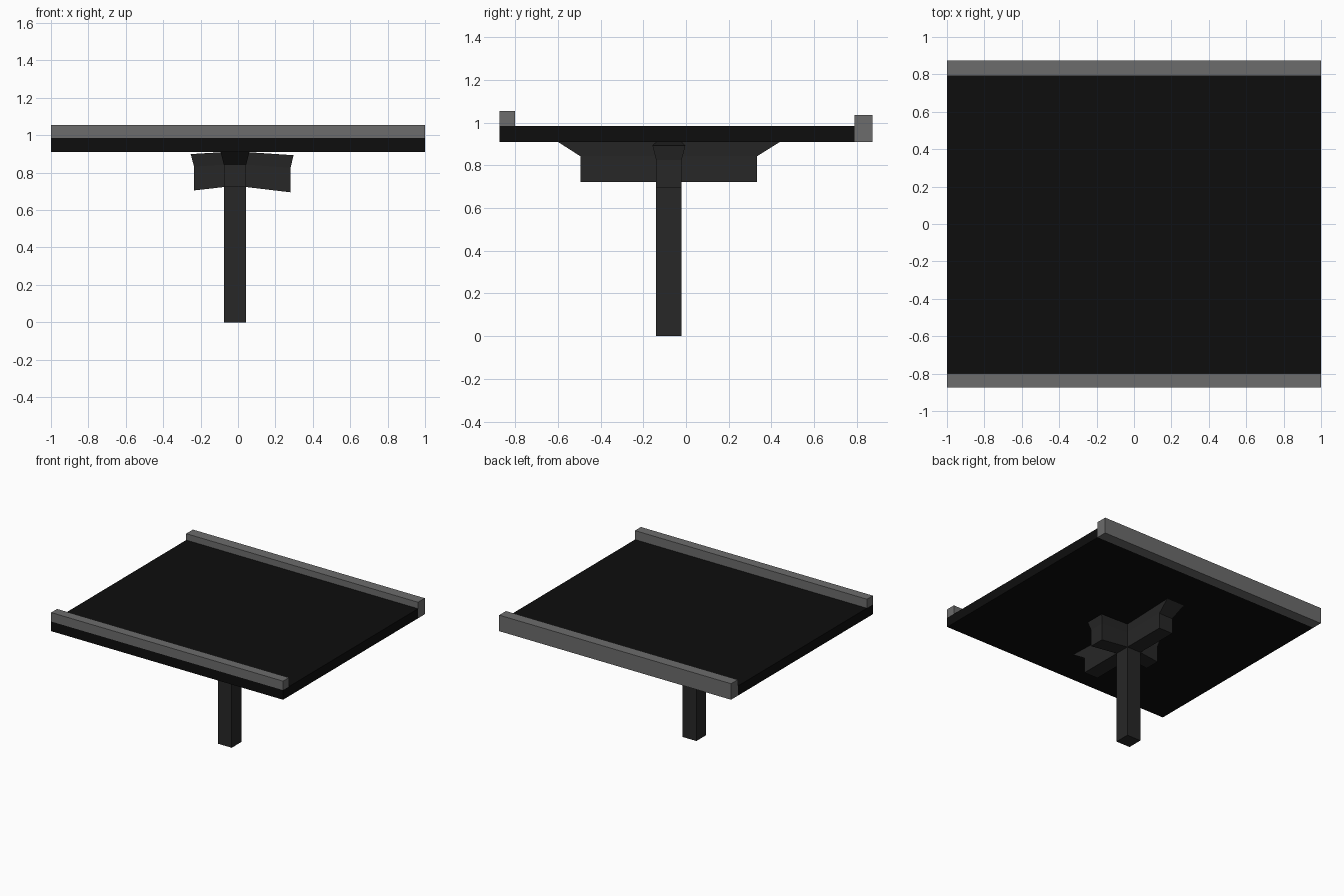
import bpy, bmesh
from mathutils import Vector

if "Cube" in bpy.data.objects:
    bpy.data.objects.remove(bpy.data.objects["Cube"])


def material(name, v):
    m = bpy.data.materials.new(name)
    m.diffuse_color = (v, v, v, 1)
    m.use_nodes = True
    m.node_tree.nodes["Principled BSDF"].inputs["Base Color"].default_value = m.diffuse_color
    return m


def finish(bm, name, mat):
    bmesh.ops.remove_doubles(bm, verts=bm.verts, dist=0.0005)
    bmesh.ops.recalc_face_normals(bm, faces=bm.faces)
    me = bpy.data.meshes.new(name)
    bm.to_mesh(me)
    bm.free()
    me.materials.append(mat)
    bpy.context.collection.objects.link(bpy.data.objects.new(name, me))


def box(name, lo, hi, mat):
    lo, hi = Vector(lo), Vector(hi)
    bm = bmesh.new()
    bmesh.ops.create_cube(bm, size=1)
    for v in bm.verts:
        v.co = (lo + hi) / 2 + v.co * (hi - lo)
    finish(bm, name, mat)


black = material("board_black", 0.004)
dark = material("pedestal_dark", 0.02)
grey = material("rail_grey", 0.15)

# Board and its two edge rails
box("board", (-1, -0.873, 0.91), (1, 0.79, 0.985), black)
box("front_rail", (-1, -0.873, 0.985), (1, -0.80, 1.055), grey)
box("back_rail", (-1, 0.79, 0.91), (1, 0.873, 1.035), grey)

# Pedestal: square post with four flared bracket arms growing out of its top
CX, CY, H = -0.016, -0.08, 0.06
LOW, MID, TOP = 0.723, 0.843, 0.91
bm = bmesh.new()
corners = [(-H, -H), (H, -H), (H, H), (-H, H)]
foot, head = [[bm.verts.new((CX + x, CY + y, z)) for x, y in corners] for z in (0, LOW)]
bm.faces.new(foot)
for i in range(4):
    j = (i + 1) % 4
    bm.faces.new((foot[i], foot[j], head[j], head[i]))


def arm(dx, dy, reach, tip, drop=0.0, flare=0.077):
    """Loft from the post side to a flared end, measured from the post centre."""
    def ring(stations):
        out = []
        for side in (-1, 1):
            for d, w, z in (stations if side < 0 else stations[::-1]):
                out.append(bm.verts.new((CX + dx * d - dy * side * w,
                                         CY + dy * d + dx * side * w, z)))
        return out
    a = ring([(H, H, LOW), (H, H, MID), (H, H, TOP)])
    b = ring([(reach, H, LOW - drop), (reach, H, MID - drop * 0.6),
              (tip, flare, TOP - drop * 0.6)])
    for i in range(6):
        j = (i + 1) % 6
        bm.faces.new((a[i], a[j], b[j], b[i]))
    bm.faces.new((b[0], b[1], b[4], b[5]))
    bm.faces.new((b[1], b[2], b[3], b[4]))


arm(0, -1, 0.415, 0.52)
arm(0, 1, 0.413, 0.52)
arm(-1, 0, 0.219, 0.237, 0.018)
arm(1, 0, 0.297, 0.313, 0.028)
finish(bm, "pedestal", dark)
